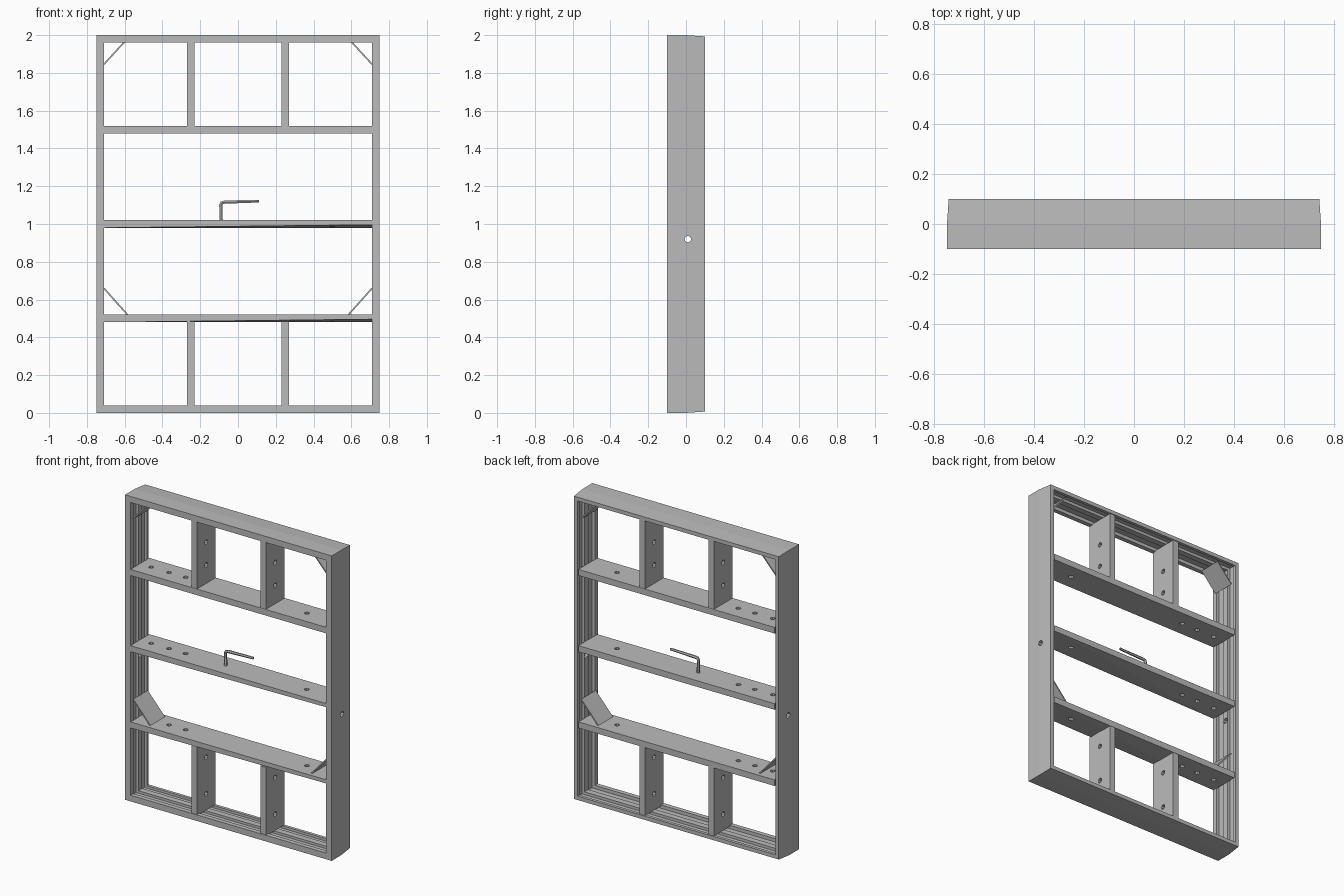
import bpy, bmesh, math
from mathutils import Matrix

if "Cube" in bpy.data.objects:
    bpy.data.objects.remove(bpy.data.objects["Cube"])

grey = bpy.data.materials.new("plain grey")
grey.diffuse_color = (0.5, 0.5, 0.5, 1)
grey.use_nodes = True
grey.node_tree.nodes["Principled BSDF"].inputs["Base Color"].default_value = grey.diffuse_color


def finish(name, bm):
    bmesh.ops.recalc_face_normals(bm, faces=bm.faces)
    me = bpy.data.meshes.new(name)
    bm.to_mesh(me)
    bm.free()
    ob = bpy.data.objects.new(name, me)
    me.materials.append(grey)
    bpy.context.collection.objects.link(ob)
    return ob


def box(name, centre, size, angle=0):
    bm = bmesh.new()
    m = (Matrix.Translation(centre) @ Matrix.Rotation(angle, 4, 'Y')
         @ Matrix.Diagonal((*size, 1)))
    bmesh.ops.create_cube(bm, size=1, matrix=m)
    return finish(name, bm)


def drill(ob, centres, axis, radius, length):
    """Cut round holes along x or z through an object."""
    bm = bmesh.new()
    rot = Matrix.Rotation(math.pi / 2, 4, 'Y') if axis == 'X' else Matrix()
    for c in centres:
        bmesh.ops.create_cone(bm, cap_ends=True, segments=8, radius1=radius,
                              radius2=radius, depth=length,
                              matrix=Matrix.Translation(c) @ rot)
    cutter = finish("hole_cutter", bm)
    cutter.hide_render = True
    mod = ob.modifiers.new("holes", 'BOOLEAN')
    mod.object = cutter
    mod.operation = 'DIFFERENCE'
    mod.solver = 'EXACT'
    bpy.context.view_layer.update()
    dg = bpy.context.evaluated_depsgraph_get()
    me = bpy.data.meshes.new_from_object(ob.evaluated_get(dg))
    ob.modifiers.clear()
    ob.data = me
    bpy.data.objects.remove(cutter)


# Outer frame: ribbed profile (depth y, inset d) swept round four mitred corners
profile = [(-0.1, 0), (0, 0), (0.1, 0.007), (0.1, 0.032), (0.08, 0.032),
           (0.08, 0.016), (0.03, 0.016), (0.03, 0.034), (-0.01, 0.034),
           (-0.01, 0.018), (-0.07, 0.018), (-0.07, 0.04), (-0.1, 0.04)]
bm = bmesh.new()
rings = [[bm.verts.new((sx * (0.75 - d), y, 1 + sz * (1 - d))) for y, d in profile]
         for sx, sz in ((-1, -1), (1, -1), (1, 1), (-1, 1))]
n = len(profile)
for i in range(4):
    a, b = rings[i], rings[(i + 1) % 4]
    for j in range(n):
        k = (j + 1) % n
        bm.faces.new((a[j], a[k], b[k], b[j]))
frame = finish("outer_frame", bm)
drill(frame, [(-0.735, 0.01, 0.92), (0.735, 0.01, 0.92)], 'X', 0.018, 0.1)

# Cross rails, the lower two with a slightly twisted underside
for name, z, lift in (("lower_rail", 0.5, 0.016), ("middle_rail", 1.0, 0.016),
                      ("upper_rail", 1.5, 0)):
    rail = box(name, (0, 0, z), (1.425, 0.196, 0.04))
    if lift:
        for v in rail.data.vertices:
            if v.co.x > 0 and v.co.y < 0 and v.co.z < z:
                v.co.z += lift
        bm = bmesh.new()
        bm.from_mesh(rail.data)
        bmesh.ops.triangulate(bm, faces=bm.faces)
        bm.to_mesh(rail.data)
        bm.free()
    drill(rail, [(x, 0, z) for x in (-0.63, -0.5, -0.38, 0.5)], 'Z', 0.016, 0.2)

# Short uprights at top and bottom
for row, z, holes in (("upper", 1.742, (1.64, 1.79)), ("lower", 0.258, (0.14, 0.38))):
    for side, x in (("left", -0.25), ("right", 0.25)):
        stud = box(f"{row}_upright_{side}", (x, 0, z), (0.04, 0.192, 0.45))
        drill(stud, [(x, 0, h) for h in holes], 'X', 0.016, 0.2)

# Thin diagonal corner braces
for row, (x1, z1), (x2, z2) in (("upper", (0.71, 1.845), (0.6, 1.965)),
                                ("lower", (0.71, 0.66), (0.585, 0.52))):
    for side, s in (("left", -1), ("right", 1)):
        dx, dz = s * (x2 - x1), z2 - z1
        box(f"{row}_brace_{side}", (s * (x1 + x2) / 2, 0, (z1 + z2) / 2),
            (math.hypot(dx, dz), 0.15, 0.008), -math.atan2(dz, dx))

# Bent handle standing on the middle rail
cu = bpy.data.curves.new("handle_path", 'CURVE')
cu.dimensions = '3D'
cu.bevel_depth = 0.01
cu.bevel_resolution = 1
cu.use_fill_caps = True
path = [(-0.089, 1.01, 1.0), (-0.091, 1.1, 1.0), (-0.085, 1.113, 1.0),
        (-0.07, 1.116, 1.0), (0.112, 1.121, 0.8)]
sp = cu.splines.new('POLY')
sp.points.add(len(path) - 1)
for p, (x, z, r) in zip(sp.points, path):
    p.co = (x, 0, z, 1)
    p.radius = r
sp.use_smooth = False
cu.materials.append(grey)
bpy.context.collection.objects.link(bpy.data.objects.new("handle", cu))
